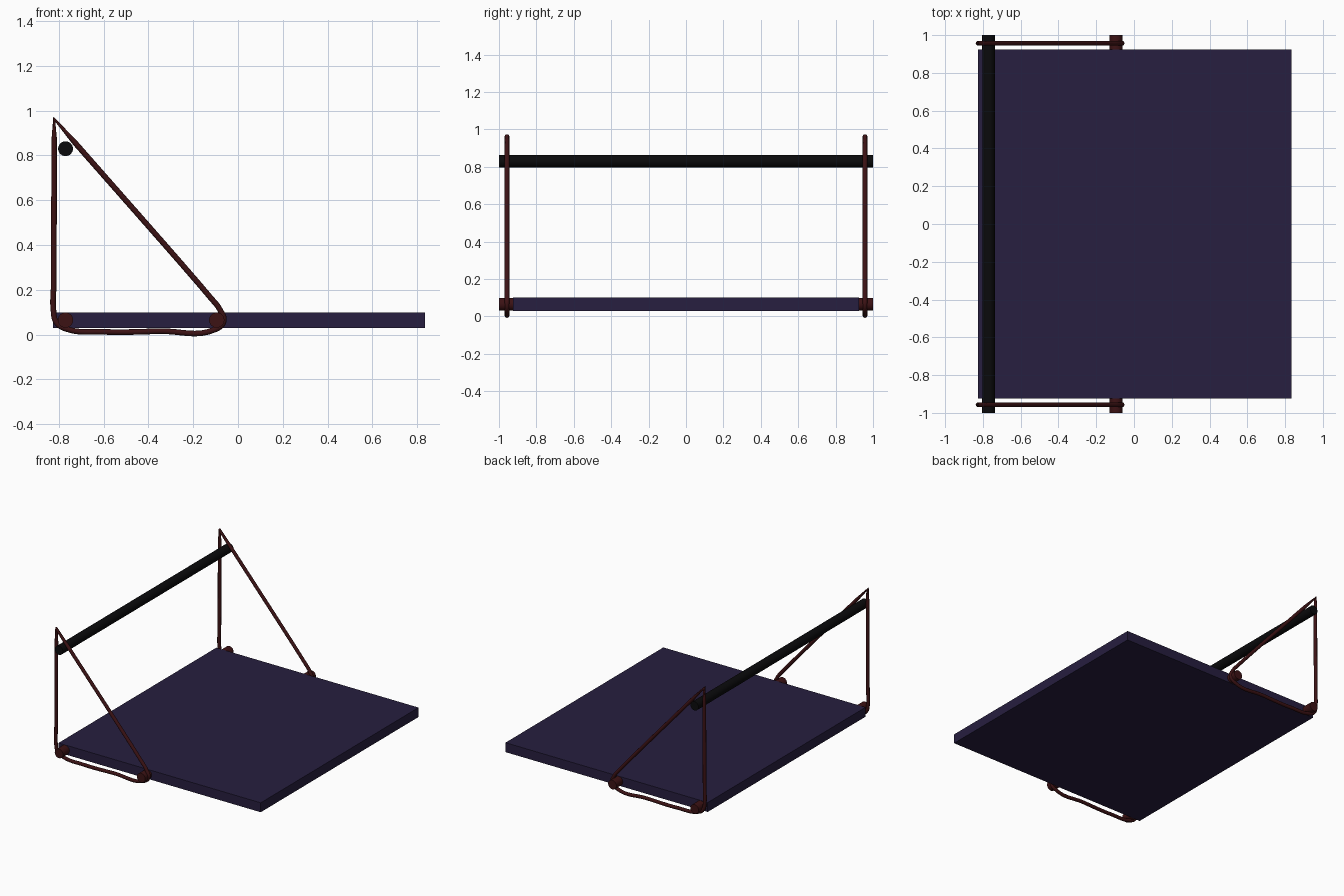
import bpy, math

if "Cube" in bpy.data.objects:
    bpy.data.objects.remove(bpy.data.objects["Cube"])

def mat(name, c):
    m = bpy.data.materials.new(name)
    m.diffuse_color = (*c, 1)
    m.use_nodes = True
    m.node_tree.nodes["Principled BSDF"].inputs["Base Color"].default_value = m.diffuse_color
    return m

navy = mat("navy", (0.02, 0.013, 0.05))
black = mat("black", (0.003, 0.003, 0.0035))
maroon = mat("maroon", (0.045, 0.006, 0.007))

def rod(name, x, z, y0, y1, r, m):
    bpy.ops.mesh.primitive_cylinder_add(vertices=32, radius=r, depth=y1 - y0,
        location=(x, (y0 + y1) / 2, z), rotation=(math.pi / 2, 0, 0))
    o = bpy.context.object
    o.name = name
    o.data.materials.append(m)
    bpy.ops.object.shade_smooth_by_angle(angle=math.radians(40))

# Flat board
bpy.ops.mesh.primitive_cube_add(size=1, location=(0.004, 0, 0.065))
board = bpy.context.object
board.name = "board"
board.scale = (1.66, 1.85, 0.07)
bpy.ops.object.transform_apply(location=False, rotation=False, scale=True)
board.data.materials.append(navy)

# Upper crossbar
rod("crossbar", -0.77, 0.83, -1, 1, 0.033, black)

# Rope loop profile (x, z), starting at the pointed top
path = [(-0.820, 0.962), (-0.823, 0.22), (-0.824, 0.11), (-0.811, 0.055),
        (-0.77, 0.027), (-0.60, 0.0125), (-0.35, 0.0155), (-0.10, 0.024),
        (-0.064, 0.060), (-0.080, 0.110), (-0.125, 0.168)]

def rope(name, y):
    c = bpy.data.curves.new(name, 'CURVE')
    c.dimensions = '3D'
    c.bevel_depth = 0.0125
    c.bevel_resolution = 4
    c.resolution_u = 8
    s = c.splines.new('BEZIER')
    s.bezier_points.add(len(path) - 1)
    s.use_cyclic_u = True
    for i, (p, (x, z)) in enumerate(zip(s.bezier_points, path)):
        p.co = (x, y, z)
        p.handle_left_type = p.handle_right_type = 'AUTO' if i else 'VECTOR'
    o = bpy.data.objects.new(name, c)
    bpy.context.collection.objects.link(o)
    bpy.ops.object.select_all(action='DESELECT')
    o.select_set(True)
    bpy.context.view_layer.objects.active = o
    bpy.ops.object.convert(target='MESH')
    o = bpy.context.object
    o.data.materials.clear()
    o.data.materials.append(maroon)
    bpy.ops.object.shade_smooth_by_angle(angle=math.radians(40))

# Side pegs and rope loops on both ends
for side, s in (("front", -1), ("back", 1)):
    a, b = sorted((s * 0.915, s * 1.0))
    rod(side + "_left_peg", -0.77, 0.065, a, b, 0.034, maroon)
    rod(side + "_middle_peg", -0.095, 0.065, a, b, 0.034, maroon)
    rope(side + "_rope", s * 0.957)
